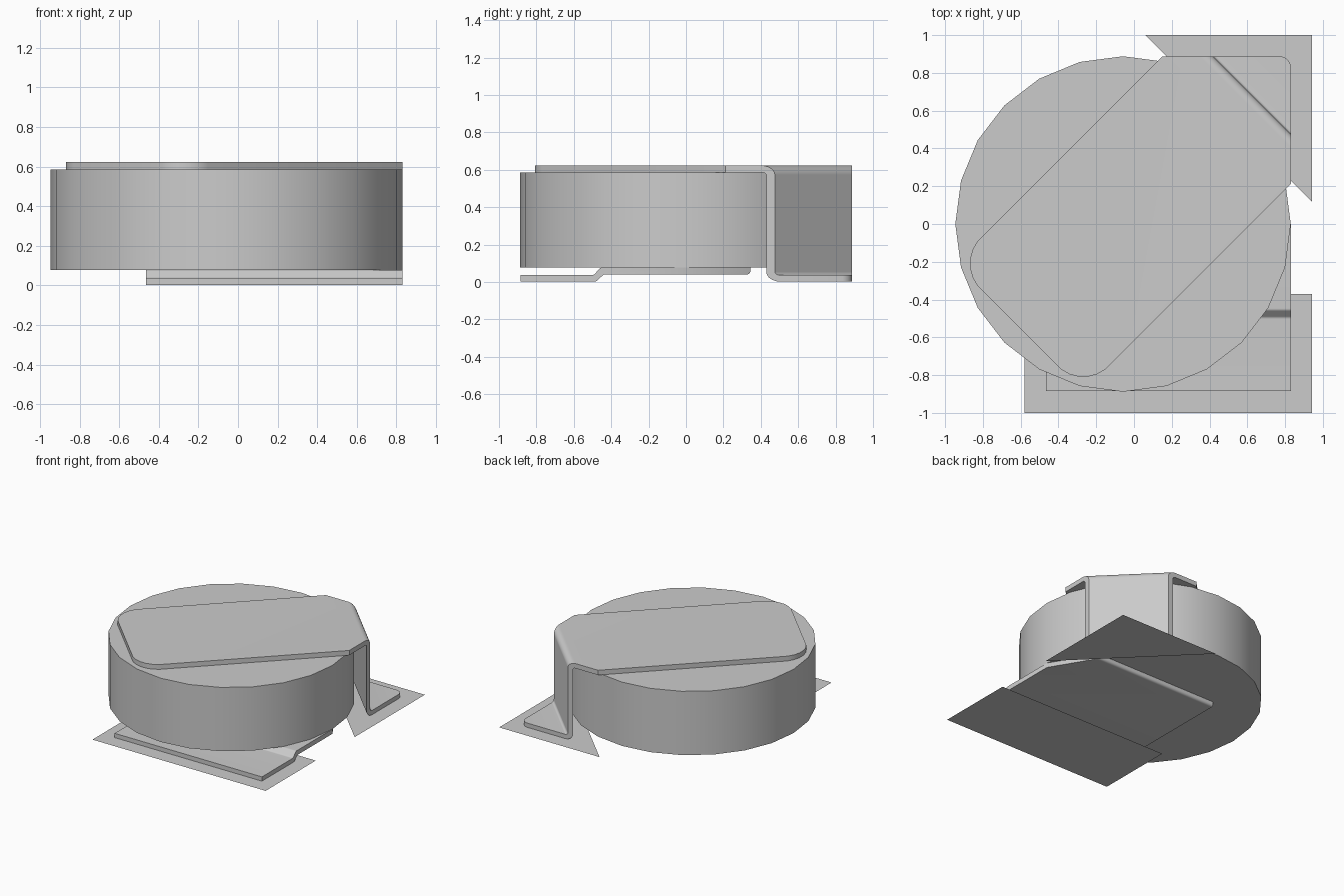
import bpy, bmesh, math
from mathutils import Vector

cube = bpy.data.objects.get("Cube")
if cube:
    bpy.data.objects.remove(cube, do_unlink=True)

# One plain grey for every part
grey = bpy.data.materials.new("metal grey")
grey.use_nodes = True
COLOR = (0.6, 0.6, 0.6, 1.0)
grey.diffuse_color = COLOR
grey.node_tree.nodes["Principled BSDF"].inputs["Base Color"].default_value = COLOR


def finish(name, bm, fix_normals=True):
    if fix_normals:
        bmesh.ops.recalc_face_normals(bm, faces=bm.faces)
    mesh = bpy.data.meshes.new(name)
    bm.to_mesh(mesh)
    bm.free()
    mesh.materials.append(grey)
    obj = bpy.data.objects.new(name, mesh)
    bpy.context.collection.objects.link(obj)
    bpy.ops.object.select_all(action='DESELECT')
    obj.select_set(True)
    bpy.context.view_layer.objects.active = obj
    bpy.ops.object.shade_smooth_by_angle(angle=math.radians(35))
    return obj


def fillet(outline, steps=5):
    """Round the corners of a closed outline of (a, b, radius)."""
    result = []
    n = len(outline)
    for i, (a, b, r) in enumerate(outline):
        p = Vector((a, b))
        if r == 0:
            result.append(p)
            continue
        d1 = (Vector(outline[i - 1][:2]) - p).normalized()
        d2 = (Vector(outline[(i + 1) % n][:2]) - p).normalized()
        half = d1.angle(d2) / 2
        start = p + d1 * (r / math.tan(half))
        end = p + d2 * (r / math.tan(half))
        centre = p + (d1 + d2).normalized() * (r / math.sin(half))
        for k in range(steps + 1):
            direction = (start.lerp(end, k / steps) - centre).normalized()
            result.append(centre + direction * r)
    return result


def sheet(outline, along, across, low, high):
    """Extrude a side profile (along, z) sideways from low to high."""
    bm = bmesh.new()
    verts = [bm.verts.new(along * p.x + Vector((0, 0, p.y)) + across * low)
             for p in fillet(outline)]
    face = bm.faces.new(verts)
    new = bmesh.ops.extrude_face_region(bm, geom=[face])["geom"]
    bmesh.ops.translate(bm, vec=across * (high - low),
                        verts=[g for g in new if isinstance(g, bmesh.types.BMVert)])
    return bm


def trim(bm, point, normal):
    """Slice off everything beyond a plane and close the cut."""
    res = bmesh.ops.bisect_plane(bm, geom=bm.verts[:] + bm.edges[:] + bm.faces[:],
                                 plane_co=point, plane_no=normal,
                                 clear_outer=True, dist=1e-5)
    edges = [e for e in res["geom_cut"] if isinstance(e, bmesh.types.BMEdge)]
    if edges:
        bmesh.ops.edgenet_fill(bm, edges=edges)


def round_corner(bm, corner, n1, n2, radius, steps=6):
    """Round an upright right-angled corner between outward normals n1 and n2."""
    centre = corner - (n1 + n2) * radius
    for k in range(1, steps):
        t = math.pi / 2 * k / steps
        normal = n1 * math.cos(t) + n2 * math.sin(t)
        trim(bm, centre + normal * radius, normal)


X, Y = Vector((1, 0, 0)), Vector((0, 1, 0))
U = (X + Y).normalized()      # length of the top strap
V = (Y - X).normalized()      # width of the top strap

# Round cell
bm = bmesh.new()
bmesh.ops.create_cone(bm, cap_ends=True, segments=24, radius1=0.888, radius2=0.888, depth=0.507)
bmesh.ops.translate(bm, verts=bm.verts, vec=(-0.058, 0, 0.3315))
finish("cell_body", bm)

# Diagonal top strap, bent down behind the cell into a corner foot
strap = [(-0.817, 0.585, 0), (0.891, 0.585, 0.015), (0.891, 0.003, 0.05),
         (1.4, 0.003, 0), (1.4, 0.037, 0), (0.923, 0.037, 0.018),
         (0.923, 0.623, 0.05), (-0.817, 0.623, 0)]
V_LOW, V_HIGH = -0.437, 0.521
bm = sheet(strap, U, V, V_LOW, V_HIGH)
trim(bm, X * 0.83, X)
trim(bm, Y * 0.888, Y)
round_corner(bm, X * 0.83 + Y * 0.888, X, Y, 0.06)
round_corner(bm, U * -0.817 + V * V_HIGH, -U, V, 0.19)
round_corner(bm, U * -0.817 + V * V_LOW, -U, -V, 0.19)
finish("top_strap", bm)

# Stepped tab under the cell with a flat front foot
tab = [(-0.885, 0.003, 0), (-0.48, 0.003, 0.02), (-0.44, 0.041, 0.02),
       (0.345, 0.041, 0.02), (0.345, 0.078, 0), (-0.455, 0.078, 0.02),
       (-0.495, 0.037, 0.02), (-0.885, 0.037, 0)]
bm = sheet(tab, Y, X, -0.465, 0.83)
trim(bm, X * 0.83, Vector((0.35, 0.21, 0)).normalized())
finish("bottom_tab", bm)

# Flat contact pads on the ground
pads = {
    "front_pad": [(-0.58, -1), (0.943, -1), (0.943, -0.37), (-0.58, -0.37)],
    "rear_corner_pad": [(0.06, 1), (0.943, 0.118), (0.943, 1)],
}
for name, corners in pads.items():
    bm = bmesh.new()
    bm.faces.new([bm.verts.new((x, y, 0)) for x, y in corners])
    finish(name, bm, fix_normals=False)
